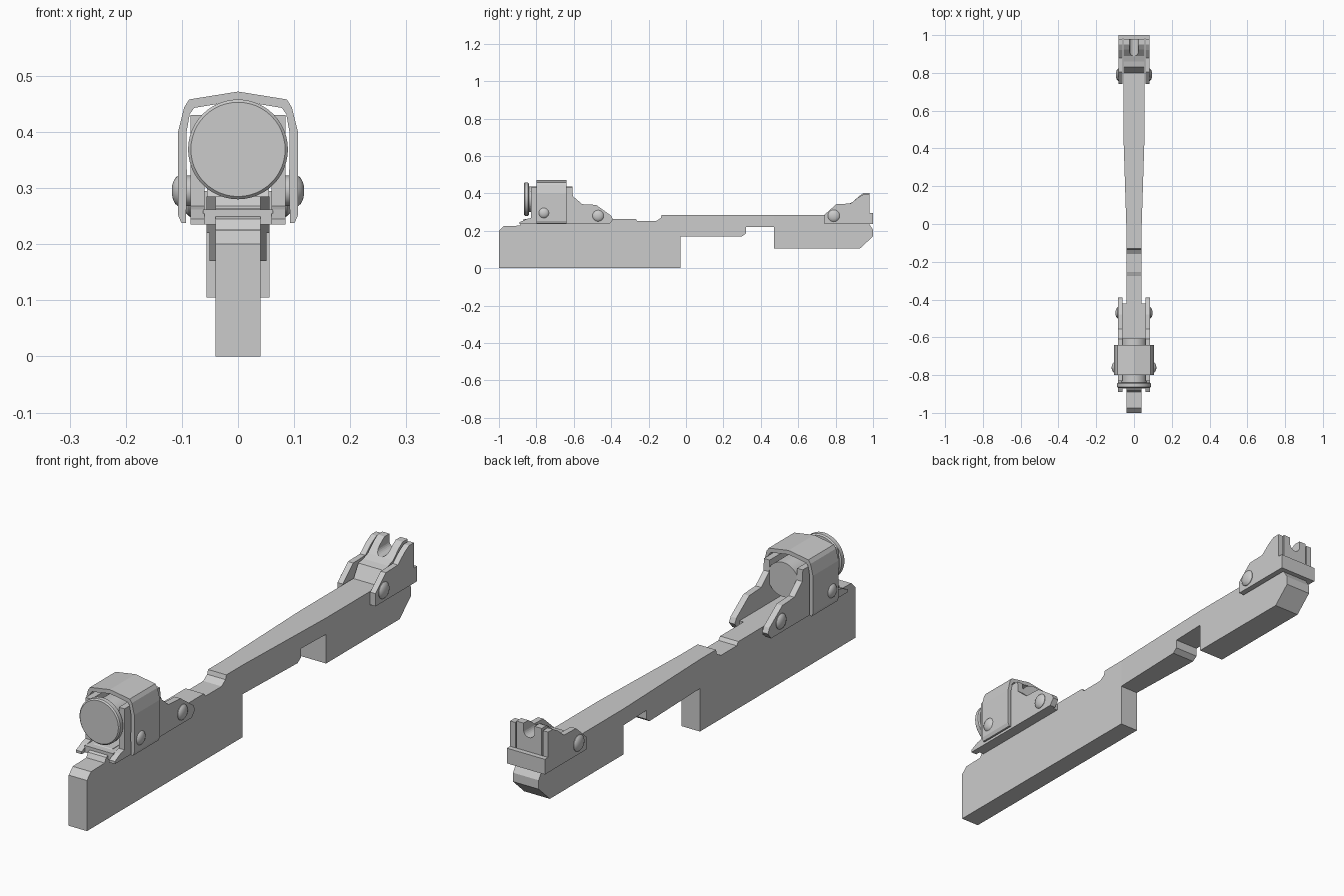
import bpy, bmesh, math
from mathutils import Vector, Matrix

if "Cube" in bpy.data.objects:
    bpy.data.objects.remove(bpy.data.objects["Cube"])


def finish(bm, name, smooth=False):
    bmesh.ops.recalc_face_normals(bm, faces=bm.faces)
    me = bpy.data.meshes.new(name)
    bm.to_mesh(me)
    bm.free()
    ob = bpy.data.objects.new(name, me)
    bpy.context.collection.objects.link(ob)
    if smooth:
        bpy.ops.object.select_all(action='DESELECT')
        ob.select_set(True)
        bpy.context.view_layer.objects.active = ob
        bpy.ops.object.shade_smooth_by_angle(angle=math.radians(35))
    return ob


def extrude(points, step):
    """Prism from a closed outline, swept along step."""
    bm = bmesh.new()
    face = bm.faces.new([bm.verts.new(p) for p in points])
    new = bmesh.ops.extrude_face_region(bm, geom=[face])['geom']
    bmesh.ops.translate(bm, vec=step, verts=[g for g in new if isinstance(g, bmesh.types.BMVert)])
    return bm


def side_prism(name, yz, x0, x1):
    return finish(extrude([(x0, y, z) for y, z in yz], Vector((x1 - x0, 0, 0))), name)


def box(name, x, y0, y1, z0, z1):
    return side_prism(name, [(y0, z0), (y1, z0), (y1, z1), (y0, z1)], -x, x)


def lathe(name, rings, origin, axis, n=32):
    """Revolve (distance, radius) rings around an axis."""
    bm = bmesh.new()
    rot = Vector((0, 0, 1)).rotation_difference(Vector(axis)).to_matrix()
    loops = [[bm.verts.new(Vector(origin) + rot @ Vector((r * math.cos(t * math.tau / n),
              r * math.sin(t * math.tau / n), d))) for t in range(n)] for d, r in rings]
    for a, b in zip(loops, loops[1:]):
        for i in range(n):
            j = (i + 1) % n
            bm.faces.new((a[i], a[j], b[j], b[i]))
    bm.faces.new(loops[0])
    bm.faces.new(loops[-1])
    return finish(bm, name, True)


# Long body: side outline, widening towards the back end
body = [(-1, 0), (-.03, 0), (-.03, .17), (.30, .17), (.32, .185), (.32, .22), (.47, .22),
        (.47, .105), (.93, .105), (1, .17), (1, .205), (.98, .235), (.97, .285), (-.13, .285),
        (-.135, .268), (-.16, .251), (-.26, .251), (-.27, .264), (-.84, .264), (-.88, .245),
        (-.89, .227), (-.975, .225), (-1, .2)]
bm = extrude([(-.04, y, z) for y, z in body], Vector((.08, 0, 0)))
for cut in (-.03, .47):
    bmesh.ops.bisect_plane(bm, geom=bm.verts[:] + bm.edges[:] + bm.faces[:],
                           plane_co=(0, cut, 0), plane_no=(0, 1, 0))
for v in bm.verts:
    t = min(max((v.co.y + .03) / .5, 0), 1)
    v.co.x *= 1 + .4 * t
finish(bm, "main_body")

# Near sight: floor, side wings, tube
box("near_sight_floor", .062, -.87, -.42, .235, .262)
wing = [(-.89, .235), (-.41, .235), (-.39, .26), (-.40, .28), (-.48, .338), (-.555, .342),
        (-.605, .385), (-.608, .43), (-.83, .43), (-.83, .268), (-.855, .262), (-.89, .245)]
far_wing = [(.74, .235), (1, .235), (1, .295), (.98, .295), (.98, .395), (.95, .395),
            (.92, .378), (.88, .345), (.805, .343), (.74, .285)]
for s, label in ((-1, "left"), (1, "right")):
    side_prism("near_wing_" + label, wing, s * .06, s * .085)
    side_prism("far_wing_" + label, far_wing, s * .06, s * .083)
    # Domed screw heads
    for part, y, z, x, r in (("hood", -.76, .295, .103, .027), ("near", -.47, .28, .083, .03),
                             ("far", .79, .28, .081, .032)):
        lathe(f"{part}_screw_{label}", [(-.02, r), (.004, r), (.009, r * .85), (.013, r * .55),
              (.015, r * .2)], (s * x, y, z), (s, 0, 0), 24)

lathe("sight_tube", [(0, .084), (.005, .089), (.022, .089), (.027, .084), (.027, .068),
      (.26, .068)], (0, -.867, .369), (0, 1, 0), 48)

# Bent hood strap over the tube
outer = [(-.093, .238), (-.101, .238), (-.107, .252), (-.107, .40), (-.096, .444),
         (-.087, .458), (0, .472)]
inner = [(0, .456), (-.078, .443), (-.086, .432), (-.092, .398), (-.091, .30)]
half = outer + [(-x, z) for x, z in outer[-2::-1]]
half += [(-x, z) for x, z in inner[::-1]] + inner[1:]
finish(extrude([(x, -.80, z) for x, z in half], Vector((0, .16, 0))), "sight_hood")

# Far sight: end plate and notched centre block
box("far_end_plate", .083, .98, 1, .235, .295)
block = side_prism("far_notched_block", [(.78, .25), (.98, .25), (.98, .402), (.95, .402),
                   (.925, .385), (.89, .352), (.86, .341), (.83, .335), (.80, .285)], -.055, .055)
arc = [(.024 * math.cos(a), .375 + .024 * math.sin(a))
       for a in [math.pi + math.pi * i / 12 for i in range(13)]]
cutter = finish(extrude([(x, .80, z) for x, z in arc + [(.024, .45), (-.024, .45)]],
                        Vector((0, .3, 0))), "notch_cutter")
cutter.hide_render = True
mod = block.modifiers.new("notch", 'BOOLEAN')
mod.operation = 'DIFFERENCE'
mod.solver = 'EXACT'
mod.object = cutter
bpy.context.view_layer.objects.active = block
bpy.ops.object.modifier_apply(modifier="notch")
bpy.data.objects.remove(cutter)
